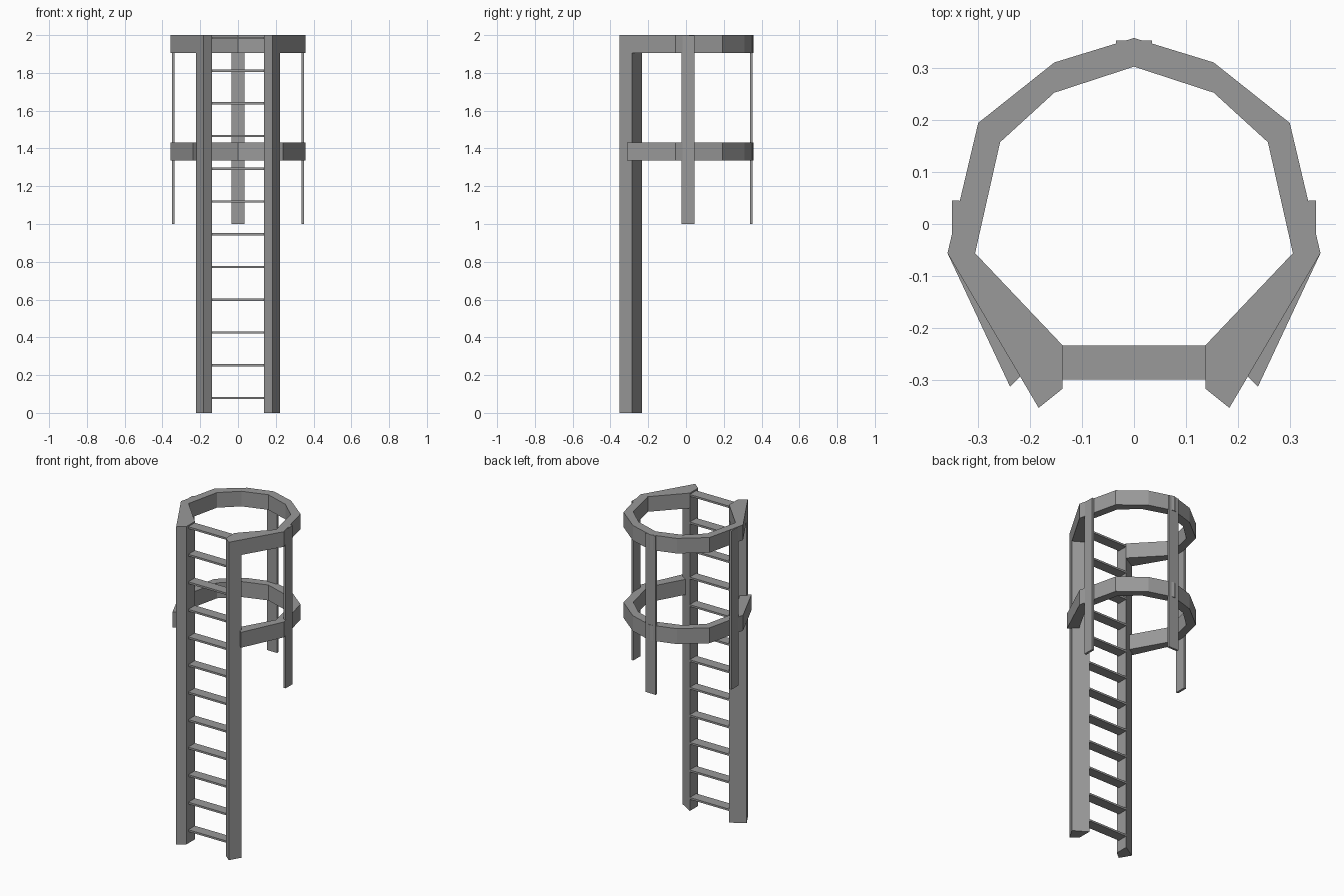
import bpy

cube = bpy.data.objects.get("Cube")
if cube:
    bpy.data.objects.remove(cube, do_unlink=True)

steel = bpy.data.materials.new("grey_steel")
steel.use_nodes = True
GREY = (0.32, 0.32, 0.32, 1)
steel.diffuse_color = GREY
steel.node_tree.nodes["Principled BSDF"].inputs["Base Color"].default_value = GREY


def prism(name, outline, z0, z1, faces=None):
    """Extrude a flat outline (or a set of flat faces) from z0 to z1."""
    n = len(outline)
    caps = faces or [tuple(range(n))]
    verts = [(x, y, z) for z in (z0, z1) for x, y in outline]
    polys = [tuple(reversed(c)) for c in caps]
    polys += [tuple(i + n for i in c) for c in caps]
    polys += [(i, (i + 1) % n, (i + 1) % n + n, i + n) for i in range(n)]
    mesh = bpy.data.meshes.new(name)
    mesh.from_pydata(verts, [], polys)
    mesh.materials.append(steel)
    obj = bpy.data.objects.new(name, mesh)
    bpy.context.collection.objects.link(obj)
    return obj


def box(name, x0, x1, y0, y1, z0, z1):
    return prism(name, [(x0, y0), (x1, y0), (x1, y1), (x0, y1)], z0, z1)


def mirrored(points):
    """Half path ending on the centre line, continued to the other side."""
    return points + [(-x, y) for x, y in reversed(points[:-1])]


def hoop(name, outer_end, inner_end, z0, z1):
    """Open hoop: outer path out, inner path back, capped with quads."""
    outer = mirrored(outer_end + OUTER)
    inner = mirrored(inner_end + INNER)
    # the extra outer corner at the rail is paired with the first inner one
    k, n = len(outer), len(outer) + len(inner)
    caps = [(i, i + 1, n - 2 - i, n - 1 - i) for i in range(k - 1)]
    return prism(name, outer + inner[::-1], z0, z1, caps)


OUTER = [(0.358, -0.056), (0.299, 0.194), (0.153, 0.31), (0, 0.357)]
INNER = [(0.305, -0.056), (0.257, 0.157), (0.153, 0.252), (0, 0.302)]
TIP, FRONT_IN, BACK_IN = (0.183, -0.353), (0.137, -0.316), (0.137, -0.233)
HOOP_Z = 1.905

# Safety cage hoops
hoop("top_hoop", [FRONT_IN, TIP], [BACK_IN, BACK_IN], HOOP_Z, 2)
hoop("lower_hoop", [(0.238, -0.312)], [(0.188, -0.263)], 1.335, 1.432)

# Side rails with a kite-shaped section, running up to the top hoop
rail = [FRONT_IN, TIP, (0.223, -0.285), BACK_IN]
prism("left_rail", rail, 0, HOOP_Z)
prism("right_rail", [(-x, y) for x, y in reversed(rail)], 0, HOOP_Z)

# Rungs
for i in range(12):
    z = 0.079 + 0.1733 * i
    box(f"rung_{i + 1}", -0.137, 0.137, -0.298, -0.233, z - 0.006, z + 0.006)

# Vertical cage bars
box("left_bar", 0.335, 0.349, -0.025, 0.045, 1, 1.998)
box("right_bar", -0.349, -0.335, -0.025, 0.045, 1, 1.998)
box("back_bar", -0.035, 0.035, 0.338, 0.352, 1, 1.998)
